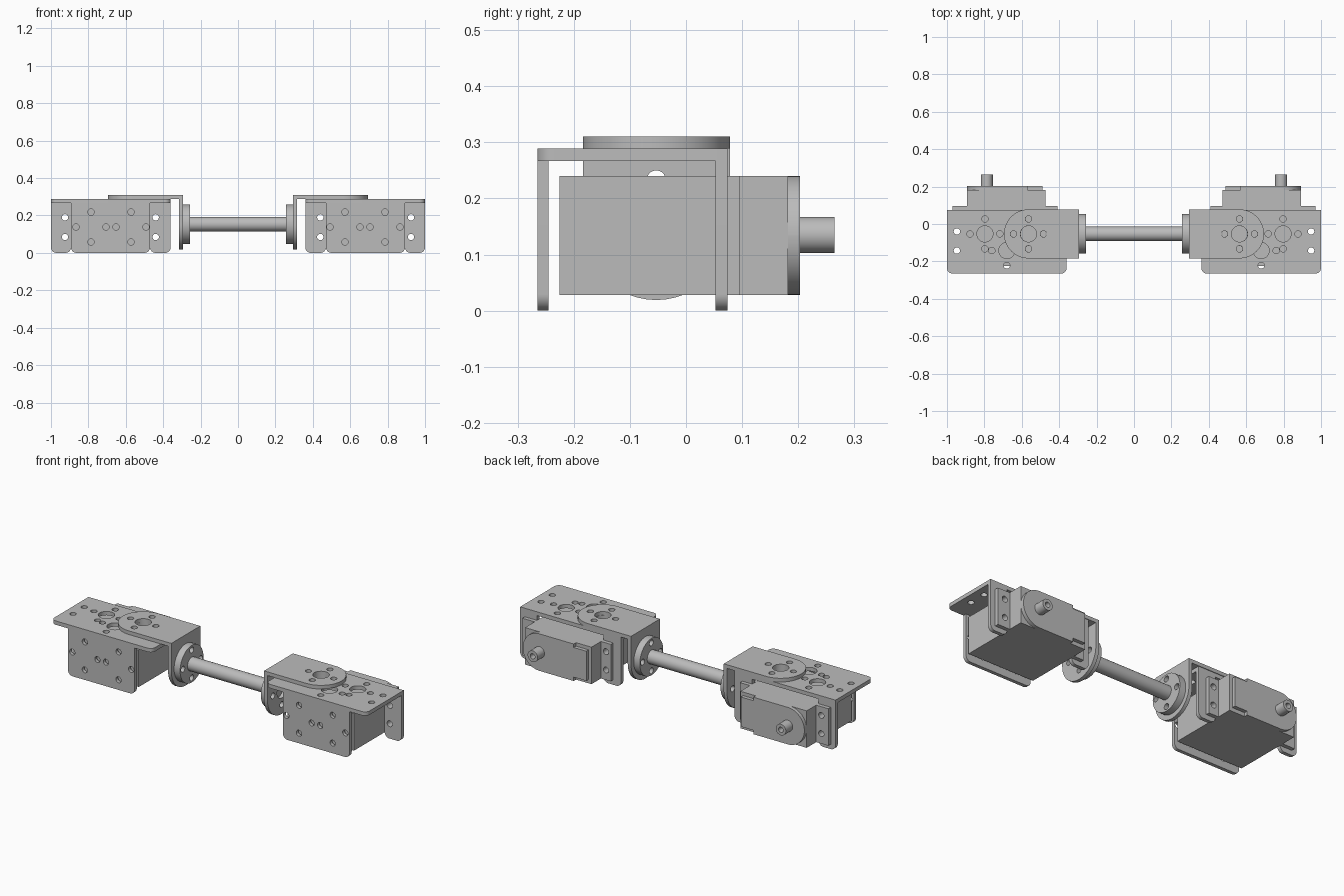
import bpy
import bmesh
from math import cos, sin, pi, tan, radians
from mathutils import Vector

if "Cube" in bpy.data.objects:
    bpy.data.objects.remove(bpy.data.objects["Cube"])

GREY = (0.5, 0.5, 0.5, 1)
metal = bpy.data.materials.new("plain_grey")
metal.use_nodes = True
metal.diffuse_color = GREY
metal.node_tree.nodes["Principled BSDF"].inputs["Base Color"].default_value = GREY

# Plane axes: (u, v) lie in the plane, w is the thickness direction
PLANES = {
    "XY": lambda u, v, w: (u, v, w),
    "XZ": lambda u, v, w: (u, w, v),
    "YZ": lambda u, v, w: (w, u, v),
}
AXIS_Y = -0.053   # joint centre line
AXIS_Z = 0.153    # rod centre height
HOLE = 0.017
RING = 0.08


def circle(u, v, r, n=32):
    return [(u + r * cos(2 * pi * i / n), v + r * sin(2 * pi * i / n)) for i in range(n)]


def ring(u, v, centre=0.0):
    """Four screw holes round a centre, with an optional large middle hole."""
    holes = [circle(u + RING * cos(a), v + RING * sin(a), HOLE, 20)
             for a in (0, pi / 2, pi, 3 * pi / 2)]
    return holes + ([circle(u, v, centre)] if centre else [])


def rounded(corners, steps=12):
    """Polygon whose corners (u, v, radius) are filleted."""
    pts = []
    for i, (u, v, r) in enumerate(corners):
        p = Vector((u, v))
        if not r:
            pts.append(p)
            continue
        a = (Vector(corners[i - 1][:2]) - p).normalized()
        b = (Vector(corners[(i + 1) % len(corners)][:2]) - p).normalized()
        half = a.angle(b) / 2
        centre = p + (a + b).normalized() * r / sin(half)
        start = p + a * r / tan(half) - centre
        end = p + b * r / tan(half) - centre
        sweep = start.angle_signed(end)
        for k in range(steps + 1):
            t = -sweep * k / steps
            q = centre + Vector((start.x * cos(t) - start.y * sin(t),
                                 start.x * sin(t) + start.y * cos(t)))
            if not pts or (q - pts[-1]).length > 1e-4:
                pts.append(q)
    if (pts[0] - pts[-1]).length < 1e-4:
        pts.pop()
    return pts


def rect(u0, u1, v0, v1, low=0.0, high=0.0):
    """Rectangle with rounded low-v and high-v corners."""
    return rounded([(u0, v0, low), (u1, v0, low), (u1, v1, high), (u0, v1, high)])


def plate(name, plane, outline, w0, w1, holes=(), mirror=True):
    """Extruded flat shape with holes, mirrored to the other side."""
    curve = bpy.data.curves.new(name, "CURVE")
    curve.dimensions = "2D"
    curve.fill_mode = "BOTH"
    curve.extrude = (w1 - w0) / 2
    for loop in [outline, *holes]:
        spline = curve.splines.new("POLY")
        spline.points.add(len(loop) - 1)
        for point, (u, v) in zip(spline.points, loop):
            point.co = (u, v, 0, 1)
        spline.use_cyclic_u = True
    obj = bpy.data.objects.new(name, curve)
    bpy.context.collection.objects.link(obj)
    bpy.ops.object.select_all(action="DESELECT")
    obj.select_set(True)
    bpy.context.view_layer.objects.active = obj
    bpy.ops.object.convert(target="MESH")
    obj = bpy.context.view_layer.objects.active
    obj.name = name

    bm = bmesh.new()
    bm.from_mesh(obj.data)
    bmesh.ops.remove_doubles(bm, verts=bm.verts, dist=1e-5)
    for vert in bm.verts:
        vert.co = PLANES[plane](vert.co.x, vert.co.y, vert.co.z + (w0 + w1) / 2)
    bmesh.ops.recalc_face_normals(bm, faces=bm.faces)
    bm.to_mesh(obj.data)
    bm.free()
    obj.data.materials.clear()
    obj.data.materials.append(metal)
    bpy.ops.object.shade_smooth_by_angle(angle=radians(30))
    if mirror:
        mod = obj.modifiers.new("other_side", "MIRROR")
        mod.use_mirror_merge = False
    return obj


# Servo bracket: top plate, front flange and two rear tabs
IN, OUT, MID = 0.36, 1.0, 0.68
top_holes = ring(0.797, AXIS_Y, 0.043) + ring(0.563, AXIS_Y, 0.043)
top_holes += [circle(MID, -0.142, 0.043), circle(MID, -0.142 - RING, HOLE, 20)]
top_holes += [circle(MID + s * RING, -0.142, HOLE, 20) for s in (-1, 1)]
top_holes += [circle(x, y, HOLE, 20) for x in (0.413, 0.947) for y in (-0.04, -0.142)]
plate("bracket_top", "XY", rect(IN, OUT, -0.265, 0.074, low=0.03), 0.267, 0.289, top_holes)
plate("bracket_front_flange", "XZ", rect(0.47, 0.893, 0, 0.267, low=0.03),
      -0.265, -0.245, ring(0.786, 0.138) + ring(0.572, 0.138))
ear_rows = (0.085, 0.19)
for side, u0, u1, hx in (("inner", IN, 0.47, 0.44), ("outer", 0.893, OUT, 0.925)):
    plate(f"bracket_{side}_tab", "XZ", rect(u0, u1, 0, 0.267, low=0.03), 0.053, 0.074,
          [circle(hx, z, HOLE, 20) for z in ear_rows])

# Servo motor: body, mounting ears, rear cap and output shaft
plate("servo_body", "XZ", rect(0.472, 0.893, 0.028, 0.24), -0.225, 0.182)
for side, u0, u1, hx in (("inner", 0.41, 0.472, 0.44), ("outer", 0.893, 0.97, 0.925)):
    plate(f"servo_{side}_ear", "XZ", rect(u0, u1, 0.028, 0.24), 0.074, 0.096,
          [circle(hx, z, HOLE, 20) for z in ear_rows])
cap = rounded([(0.893, 0.028, 0.1055), (0.893, 0.24, 0.1055), (0.57, 0.24, 0),
               (0.57, 0.22, 0), (0.49, 0.22, 0), (0.49, 0.05, 0),
               (0.57, 0.05, 0), (0.57, 0.028, 0)])
plate("servo_cap", "XZ", cap, 0.182, 0.203)
plate("servo_shaft", "XZ", circle(0.787, 0.135, 0.032), 0.203, 0.265,
      [circle(0.787, 0.135, 0.015, 20)])

# Angle bracket: horizontal arm and vertical arm, each with a round end
R = 0.131
arm = rounded([(0.294, AXIS_Y - R, 0), (0.695, AXIS_Y - R, R),
               (0.695, AXIS_Y + R, R), (0.294, AXIS_Y + R, 0)])
plate("angle_bracket_top", "XY", arm, 0.289, 0.31, ring(0.564, AXIS_Y, 0.043))
plate("angle_bracket_side", "YZ",
      rect(AXIS_Y - R, AXIS_Y + R, AXIS_Z - R - 0.003, 0.289, low=R),
      0.294, 0.315, ring(AXIS_Y, AXIS_Z, 0.043))

# Rod with a screw flange at both ends
plate("rod_flange", "YZ", circle(AXIS_Y, AXIS_Z, 0.106, 48), 0.256, 0.294,
      ring(AXIS_Y, AXIS_Z))
plate("rod", "YZ", circle(AXIS_Y, AXIS_Z, 0.039), -0.256, 0.256, mirror=False)
